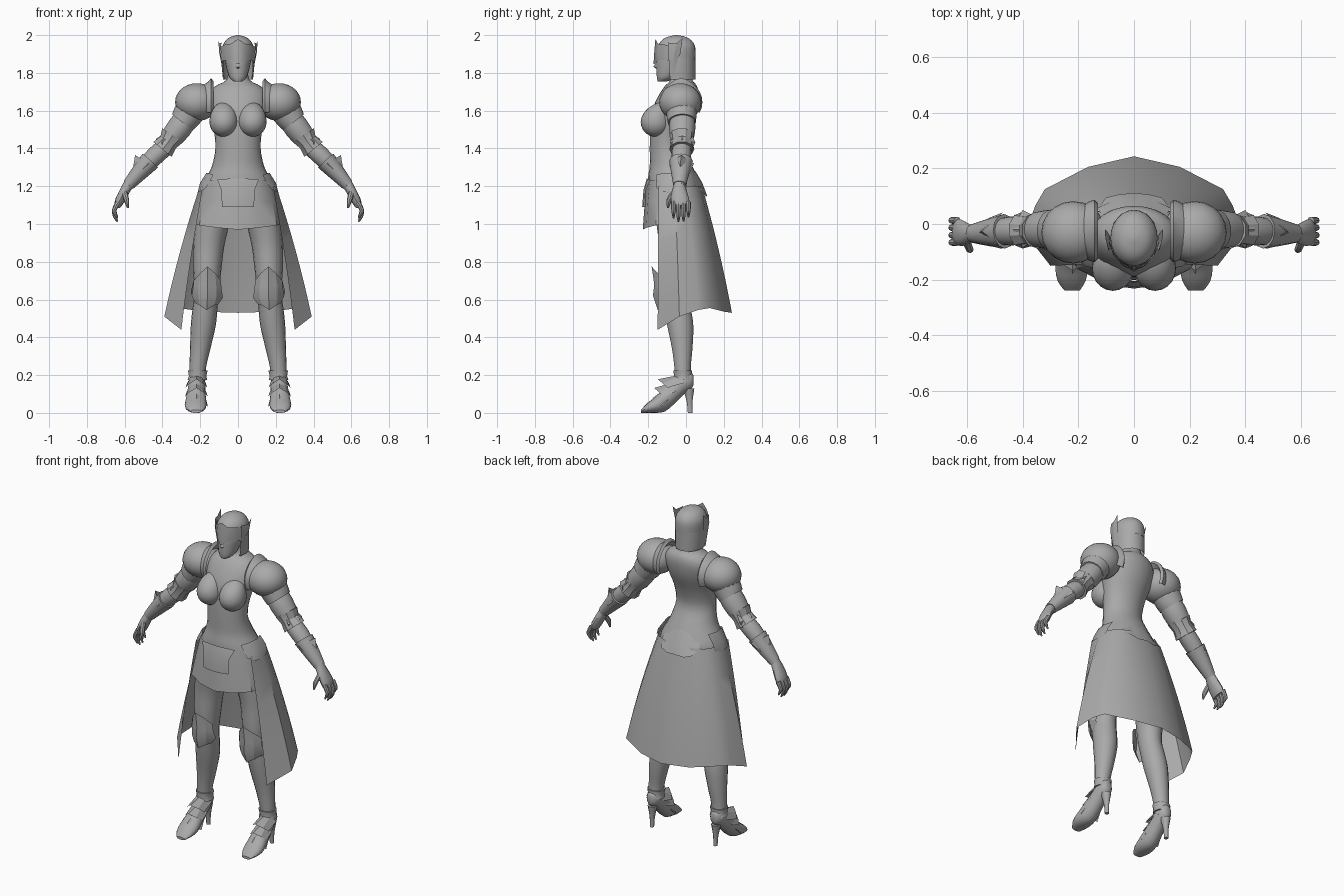
import bpy, bmesh, math
from mathutils import Vector, Matrix

steel = bpy.data.materials.new("plain grey")
steel.diffuse_color = (0.4, 0.4, 0.4, 1)


def finish(name, bm, mirror, closed=True, angle=40):
    if closed:
        bmesh.ops.recalc_face_normals(bm, faces=bm.faces)
    me = bpy.data.meshes.new(name)
    bm.to_mesh(me)
    bm.free()
    ob = bpy.data.objects.new(name, me)
    bpy.context.collection.objects.link(ob)
    me.materials.append(steel)
    bpy.ops.object.select_all(action='DESELECT')
    ob.select_set(True)
    bpy.context.view_layer.objects.active = ob
    bpy.ops.object.shade_smooth_by_angle(angle=math.radians(angle))
    if mirror:
        m = ob.modifiers.new("mirror", 'MIRROR')
        m.use_clip = True
        m.merge_threshold = 0.0005
    return ob


def skin(name, rows, ring=False, mirror=True, angle=40):
    """Join rows of points into a surface; ring closes each row and caps the ends."""
    bm = bmesh.new()
    vs = [[bm.verts.new(p) for p in r] for r in rows]
    n = len(rows[0])
    for a, b in zip(vs, vs[1:]):
        for i in range(n if ring else n - 1):
            j = (i + 1) % n
            bm.faces.new((a[i], a[j], b[j], b[i]))
    if ring:
        bm.faces.new(vs[0][::-1])
        bm.faces.new(vs[-1])
    return finish(name, bm, mirror, ring, angle)


def spline(pts, steps):
    """Smooth curve through the points (any number of components)."""
    out = []
    for i in range(len(pts) - 1):
        p0, p1, p2, p3 = (pts[max(0, min(len(pts) - 1, i + k))] for k in (-1, 0, 1, 2))
        for s in range(steps):
            t = s / steps
            out.append([0.5 * (2 * b + (c - a) * t + (2 * a - 5 * b + 4 * c - d) * t * t
                               + (3 * b - a - 3 * c + d) * t ** 3)
                        for a, b, c, d in zip(p0, p1, p2, p3)])
    return out + [list(pts[-1])]


def tube(name, path, ref=(1, 0, 0), axis=None, n=18, steps=3, mirror=True, angle=40):
    """Elliptical loft; path holds x, y, z, radius along ref, radius across ref."""
    path = spline(path, steps)
    rows = []
    for i, p in enumerate(path):
        d = Vector(axis) if axis else (Vector(path[min(i + 1, len(path) - 1)][:3])
                                       - Vector(path[max(i - 1, 0)][:3]))
        v = d.normalized().cross(Vector(ref)).normalized()
        u = v.cross(d).normalized()
        rows.append([Vector(p[:3]) + u * p[3] * math.cos(2 * math.pi * k / n)
                     + v * p[4] * math.sin(2 * math.pi * k / n) for k in range(n)])
    return skin(name, rows, True, mirror, angle)


def ellipsoid(name, c, r, shape=None):
    bm = bmesh.new()
    bmesh.ops.create_uvsphere(bm, u_segments=20, v_segments=14, radius=1)
    for v in bm.verts:
        if shape:
            shape(v.co)
        v.co = Vector(c) + Vector([a * b for a, b in zip(v.co, r)])
    return finish(name, bm, True)


Z, Y = (0, 0, 1), (0, 1, 0)

# Torso and neck
tube("torso", [(0, -.06, 1.06, .19, .13), (0, -.06, 1.18, .195, .14), (0, -.07, 1.25, .165, .13),
               (0, -.08, 1.31, .137, .112), (0, -.1, 1.4, .12, .092), (0, -.09, 1.5, .128, .1),
               (0, -.065, 1.6, .15, .115), (0, -.04, 1.68, .155, .105), (0, -.027, 1.73, .12, .085),
               (0, -.025, 1.765, .06, .058), (0, -.035, 1.85, .05, .05)], axis=Z, n=24, mirror=False)


def teardrop(v):
    if v.z > 0:
        v.y += 0.45 * v.z * v.z
        v.z *= 1.35


ellipsoid("bust", (.076, -.16, 1.54), (.075, .08, .078), teardrop)

# Head, nose and helmet
tube("head", [(0, -.125, 1.755, .022, .025), (0, -.105, 1.775, .045, .05), (0, -.085, 1.82, .06, .072),
              (0, -.07, 1.88, .07, .085), (0, -.06, 1.95, .06, .07)], axis=Z, mirror=False)
skin("nose", [[(0, -.15, 1.87), (.005, -.148, 1.87)], [(0, -.173, 1.832), (.012, -.152, 1.828)],
              [(0, -.153, 1.82), (.006, -.15, 1.82)]])
tube("helmet_dome", [(0, -.05, 1.865, .083, .1), (0, -.05, 1.93, .084, .1), (0, -.05, 1.965, .07, .085),
                     (0, -.05, 1.988, .045, .055), (0, -.05, 2.0, .006, .008)], axis=Z, n=24, mirror=False)
guard = [(0, .05), (.045, .037), (.073, .005), (.084, -.04), (.078, -.09)]
skin("helmet_neck_guard", [[(x, y, 1.88) for x, y in guard],
                           [(x, y, 1.82) for x, y in guard],
                           [(x * .95, y + .012 * (y < -.05), 1.765) for x, y in guard]])
skin("visor", [[(0, -.162, 1.98), (.035, -.15, 1.955), (.07, -.115, 1.95), (.09, -.07, 1.94)],
               [(0, -.168, 1.91), (.04, -.15, 1.91), (.075, -.11, 1.905), (.09, -.06, 1.9)],
               [(0, -.172, 1.845), (.04, -.145, 1.868), (.073, -.105, 1.868), (.088, -.07, 1.86)]], angle=25)
skin("helmet_wing", [[(.088, -.095, 1.96), (.103, -.05, 1.955), (.104, -.018, 1.985)],
                     [(.092, -.095, 1.91), (.1, -.06, 1.91), (.094, -.03, 1.9)],
                     [(.085, -.09, 1.85), (.088, -.07, 1.85), (.086, -.045, 1.87)],
                     [(.07, -.085, 1.765), (.078, -.078, 1.765), (.082, -.06, 1.79)]], angle=20)

# Shoulder armour
ellipsoid("pauldron", (.218, -.03, 1.645), (.115, .112, .1))
arc = [math.radians(a) for a in range(-30, 211, 15)]
skin("pauldron_rim", [[(x, -.025 + r * math.cos(a), 1.645 + (r + h * max(0, math.sin(a)) ** 6) * math.sin(a))
                       for a in arc]
                      for x, r, h in ((.185, .09, 0), (.16, .107, .0), (.142, .112, .015), (.13, .1, .01), (.15, .08, 0))])
tube("pauldron_sleeve", [(.24, -.025, 1.62, .085, .085), (.275, -.023, 1.565, .078, .078),
                         (.293, -.022, 1.54, .075, .07)], ref=Y, steps=2)

# Arms and arm armour
tube("arm", [(.2, -.02, 1.66, .065, .065), (.29, -.02, 1.54, .06, .058), (.37, -.02, 1.425, .05, .048),
             (.44, -.025, 1.36, .052, .05), (.52, -.03, 1.275, .04, .038), (.585, -.035, 1.2, .03, .028)], ref=Y)
tube("upper_arm_plate", [(.277, -.02, 1.555, .066, .064), (.31, -.02, 1.51, .07, .067),
                         (.345, -.02, 1.465, .064, .062)], ref=Y, steps=2)
tube("elbow_plate", [(.345, -.022, 1.47, .066, .07), (.37, -.022, 1.432, .058, .054),
                     (.4, -.022, 1.395, .066, .066)], ref=Y, steps=1, n=10, angle=25)
skin("elbow_spike", [[(.36, -.06, 1.48), (.385, -.02, 1.485), (.36, .03, 1.48)],
                     [(.4, -.085, 1.43), (.435, -.02, 1.45), (.4, .05, 1.43)],
                     [(.405, -.06, 1.39), (.43, -.02, 1.395), (.405, .03, 1.39)]], angle=20)
tube("bracer", [(.465, -.026, 1.335, .062, .055), (.52, -.03, 1.275, .05, .045), (.58, -.034, 1.207, .034, .032)],
     ref=Y, n=12, steps=2)
skin("bracer_flare", [[(.47, -.09, 1.32), (.545, -.026, 1.365), (.47, .042, 1.32)],
                      [(.52, -.078, 1.275), (.555, -.03, 1.3), (.52, .022, 1.275)],
                      [(.585, -.055, 1.21), (.605, -.035, 1.225), (.585, -.01, 1.21)]], angle=20)

# Hands
tube("palm", [(.58, -.035, 1.21, .029, .027), (.605, -.035, 1.165, .042, .026), (.628, -.03, 1.12, .048, .024),
              (.637, -.025, 1.095, .043, .018)], ref=Y, n=12)
for i, (y, tip) in enumerate([(-.066, 1.03), (-.04, 1.012), (-.013, 1.014), (.013, 1.035)]):
    tube("finger_%d" % (i + 1), [(.635, y, 1.115, .013, .014), (.655, y, 1.075, .012, .012),
                                 (.652, y, tip + .028, .01, .01), (.638, y, tip, .004, .004)], ref=Y, n=8, steps=2)
tube("thumb", [(.6, -.065, 1.165, .015, .015), (.59, -.09, 1.125, .014, .014), (.583, -.095, 1.085, .005, .005)],
     ref=Y, n=8, steps=2)

# Long coat skirt, open at the front
hem_top = [(0, .085, 1.2), (.09, .075, 1.2), (.155, .045, 1.2), (.185, .0, 1.2), (.202, -.06, 1.2), (.185, -.145, 1.2)]
hem_low = [(0, .243, .53), (.165, .205, .535), (.32, .125, .555), (.355, .065, .545), (.39, -.035, .51), (.30, -.15, .44)]
skirt = []
for k in range(9):
    t = k / 8
    e = t + .22 * t * (1 - t)
    skirt.append([(a[0] + (b[0] - a[0]) * e, a[1] + (b[1] - a[1]) * e, a[2] + (b[2] - a[2]) * t)
                  for a, b in zip(hem_top, hem_low)])
skin("coat_skirt", skirt)

# Front apron, buckle plate and hip plates
skin("front_apron", [[(0, -.205, 1.235), (.09, -.19, 1.23), (.155, -.145, 1.23), (.18, -.06, 1.22)],
                     [(0, -.218, 1.12), (.1, -.202, 1.12), (.182, -.15, 1.12), (.208, -.07, 1.12)],
                     [(0, -.229, .97), (.11, -.21, .98), (.205, -.16, .993), (.222, -.1, 1.0)]])
skin("buckle_plate", [[(0, -.208, 1.24), (.05, -.204, 1.24), (.11, -.188, 1.235)],
                      [(0, -.225, 1.18), (.05, -.22, 1.18), (.088, -.212, 1.18)],
                      [(0, -.232, 1.09), (.05, -.225, 1.09), (.085, -.215, 1.09)]])
skin("back_plate", [[(0, .05, 1.28), (.05, .045, 1.27), (.11, .02, 1.25)],
                    [(0, .085, 1.22), (.05, .08, 1.21), (.13, .055, 1.19)],
                    [(0, .112, 1.15), (.06, .105, 1.145), (.1, .095, 1.16)]])
skin("hip_plate", [[(.13, -.16, 1.26), (.16, -.12, 1.27), (.168, -.06, 1.27), (.15, .0, 1.27)],
                   [(.16, -.155, 1.21), (.192, -.12, 1.21), (.202, -.06, 1.215), (.187, .005, 1.22)],
                   [(.17, -.155, 1.19), (.205, -.12, 1.17), (.214, -.06, 1.165), (.2, .0, 1.18)]])

# Legs and knee armour
tube("leg", [(.105, -.06, 1.12, .095, .11), (.135, -.058, 1.0, .09, .1), (.155, -.055, .88, .082, .087),
             (.163, -.06, .75, .074, .08), (.165, -.06, .64, .064, .07), (.175, -.045, .55, .066, .072),
             (.184, -.03, .46, .066, .07), (.2, -.02, .34, .054, .055), (.213, -.018, .24, .044, .044),
             (.216, -.012, .15, .042, .042)], axis=Z)
skin("knee_plate", [[(.09, -.12, .7), (.12, -.15, .74), (.162, -.182, .775), (.2, -.15, .74), (.235, -.11, .7)],
                    [(.088, -.115, .66), (.115, -.15, .67), (.162, -.168, .68), (.21, -.15, .67), (.238, -.11, .66)],
                    [(.08, -.1, .61), (.115, -.145, .61), (.162, -.175, .62), (.21, -.145, .61), (.245, -.095, .62)],
                    [(.105, -.11, .575), (.125, -.135, .57), (.165, -.15, .545), (.205, -.135, .57), (.225, -.105, .58)]],
     angle=20)
skin("knee_side_spike", [[(.235, -.09, .7), (.23, -.04, .72)], [(.25, -.095, .64), (.242, -.04, .62)],
                         [(.225, -.1, .58), (.225, -.05, .57)]], angle=20)

# Heeled shoes and plated insteps
tube("shoe", [(.222, -.238, .008, .028, .008), (.224, -.205, .026, .05, .026), (.224, -.16, .043, .058, .043),
              (.222, -.11, .073, .053, .065), (.22, -.06, .115, .047, .065), (.217, -.015, .155, .044, .06),
              (.216, .025, .17, .034, .045), (.216, .04, .172, .016, .025)], axis=Y, n=16, steps=2)
tube("shoe_heel", [(.216, .022, 0, .012, .013), (.216, .019, .06, .014, .016), (.216, .014, .13, .028, .032)],
     axis=Z, n=10, steps=2)
tube("ankle_cuff", [(.215, -.014, .175, .052, .052), (.214, -.016, .195, .046, .047), (.213, -.017, .225, .052, .05)],
     axis=Z, n=12, steps=1)
for name, y, z, w, tip in (("instep_plate_upper", -.045, .19, .058, (-.148, .178)),
                           ("instep_plate_lower", -.09, .145, .06, (-.168, .132)),
                           ("toe_plate", -.13, .1, .061, (-.178, .078))):
    skin(name, [[(.22 + s * w * .85, y + q, z - q * .9) for s, q in ((-1, .035), (-.6, .0), (0, -.008), (.6, .0), (1, .035))],
                [(.22 + s * w, tip[0] + q, tip[1] - q * .9) for s, q in ((-1, .05), (-.6, .025), (0, 0), (.6, .025), (1, .05))]],
         angle=25)
